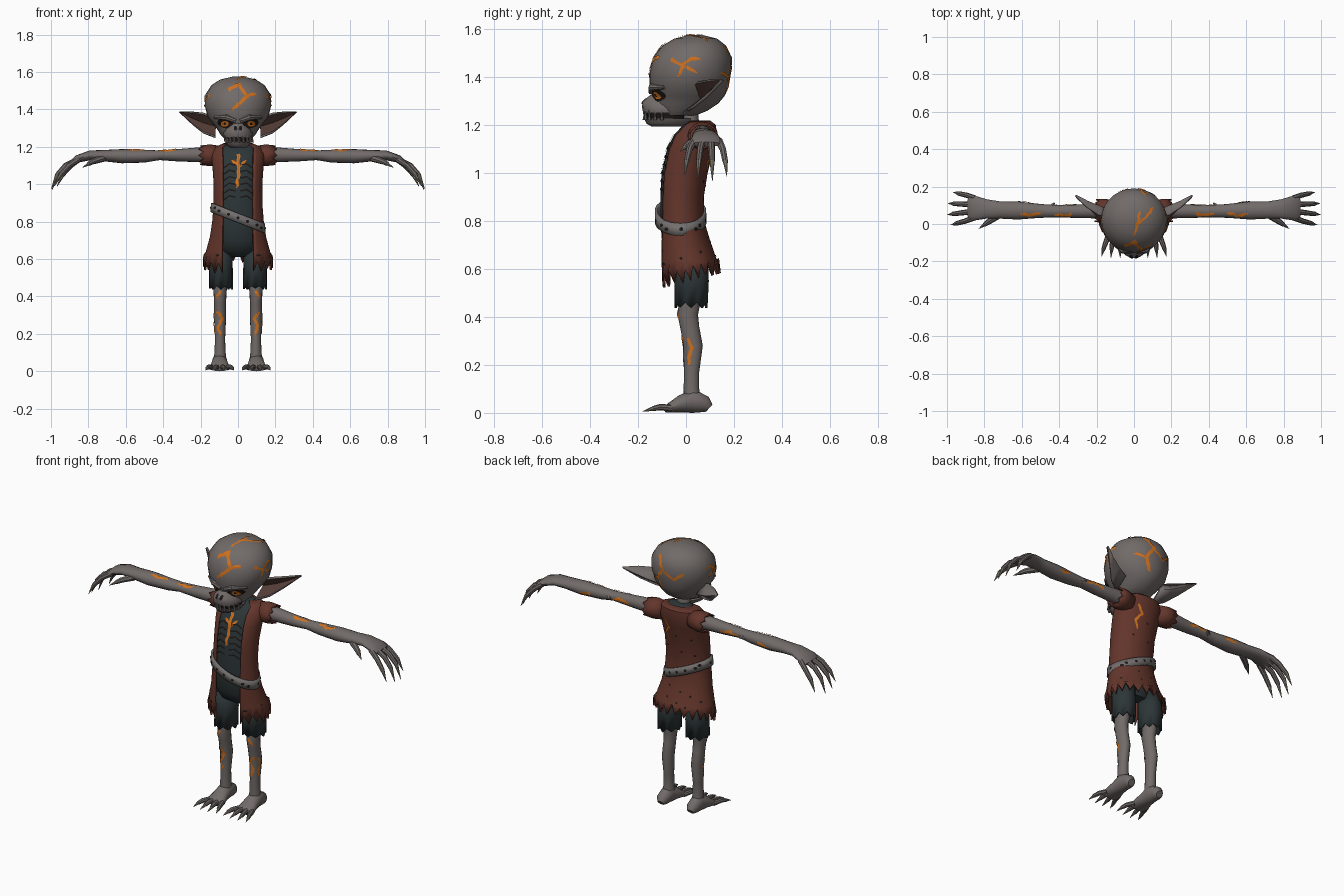
import bpy, bmesh, math, random
from mathutils import Vector
from mathutils.bvhtree import BVHTree

random.seed(4)
default_cube = bpy.data.objects.get("Cube")
if default_cube:
    bpy.data.objects.remove(default_cube, do_unlink=True)


def material(name, red, green, blue):
    mat = bpy.data.materials.new(name)
    mat.use_nodes = True
    mat.diffuse_color = (red, green, blue, 1)
    shader = next(node for node in mat.node_tree.nodes if node.type == 'BSDF_PRINCIPLED')
    shader.inputs["Base Color"].default_value = (red, green, blue, 1)
    shader.inputs["Roughness"].default_value = 0.8
    return mat


SKIN = material("ash grey skin", .165, .145, .138)
LEATHER = material("red brown leather", .125, .036, .024)
CLOTH = material("dark teal cloth", .026, .036, .038)
GLOW = material("glowing orange", .62, .16, .012)
BELT = material("grey belt", .17, .158, .155)
BONE = material("bone", .26, .23, .18)
DARK = material("near black", .012, .009, .008)
EAR = material("inner ear", .085, .045, .036)

trees, made = {}, []


def finish(bm, name, mat, thick=0):
    """Turn a bmesh into an object with outward faces."""
    middle = sum((v.co for v in bm.verts), Vector()) / len(bm.verts)
    bm.normal_update()
    if sum(f.normal.dot(f.calc_center_median() - middle) * f.calc_area() for f in bm.faces) < 0:
        bmesh.ops.reverse_faces(bm, faces=bm.faces[:])
    bm.normal_update()
    trees[name] = BVHTree.FromBMesh(bm)
    mesh = bpy.data.meshes.new(name)
    bm.to_mesh(mesh)
    bm.free()
    mesh.materials.append(mat)
    obj = bpy.data.objects.new(name, mesh)
    bpy.context.collection.objects.link(obj)
    made.append(obj)
    if thick:
        shell = obj.modifiers.new("thickness", 'SOLIDIFY')
        shell.thickness = thick
    return obj


def loft(name, rings, mat, n=16, caps=True, jag=0, warp=None, thick=0):
    """Skin elliptical rings (centre, side, depth, optional front gap angle)."""
    bm = bmesh.new()
    rows = []
    axis = (Vector(rings[0][0]) - Vector(rings[1][0])).normalized()
    for level, (centre, side, depth, *gap) in enumerate(rings):
        start = gap[0] if gap else 0
        cols = n + 1 if gap else n
        row = []
        for i in range(cols):
            t = start + (2 * math.pi - 2 * start) * i / n
            co = centre + side * math.sin(t) - depth * math.cos(t)
            if jag and level == 0:
                co += axis * jag * ((-1) ** i + random.uniform(-.4, .4))
            row.append(bm.verts.new(warp(co) if warp else co))
        rows.append(row)
    for low, high in zip(rows, rows[1:]):
        for i in range(n):
            j = (i + 1) % cols
            bm.faces.new((low[i], low[j], high[j], high[i]))
    if caps:
        bm.faces.new(rows[0][::-1])
        bm.faces.new(rows[-1])
    return finish(bm, name, mat, thick)


def stack(name, levels, mat, x=0, opening=0, grow=0, **options):
    """Level rings given as (height, front, back, half width)."""
    rings = []
    for z, front, back, half in levels:
        ring = [Vector((x, (front + back) / 2, z)), Vector((half + grow, 0, 0)),
                Vector((0, (back - front) / 2 + grow, 0))]
        if opening:
            ring.append(math.asin(min(opening / half, .8)))
        rings.append(ring)
    return loft(name, rings, mat, **options)


def tube(name, path, mat, s=1, **options):
    """Limb along a path of (x, y, z, horizontal radius, vertical radius)."""
    spots = [Vector((s * p[0], p[1], p[2])) for p in path]
    rings = []
    for k, p in enumerate(path):
        along = (spots[min(k + 1, len(path) - 1)] - spots[max(k - 1, 0)]).normalized()
        side = along.cross(Vector((0, 0, 1))).normalized()
        rings.append((spots[k], side * p[3], side.cross(along).normalized() * p[-1]))
    return loft(name, rings, mat, **options)


VIEWS = {
    "front": lambda a, b: ((a, -3, b), (0, 1, 0)),
    "back": lambda a, b: ((a, 3, b), (0, -1, 0)),
    "left": lambda a, b: ((3, a, b), (-1, 0, 0)),
    "right": lambda a, b: ((-3, a, b), (1, 0, 0)),
    "top": lambda a, b: ((a, b, 3), (0, 0, -1)),
}


def project(target, view, a, b, lift):
    origin, ray = VIEWS[view](a, b)
    hit, normal, *_ = trees[target].ray_cast(Vector(origin), Vector(ray))
    return hit + (normal if normal.dot(ray) < 0 else -normal) * lift if hit else None


def plate(name, target, view, rows, mat, lift):
    """Lay a thin grid of flat points onto a surface."""
    bm = bmesh.new()
    grid = []
    for row in rows:
        spots = [project(target, view, a, b, lift) for a, b in row]
        grid.append([bm.verts.new(p) if p else None for p in spots])
    ray = Vector(VIEWS[view](0, 0)[1])
    for one, two in zip(grid, grid[1:]):
        for i in range(len(one) - 1):
            quad = (one[i], one[i + 1], two[i + 1], two[i])
            if all(quad):
                face = bm.faces.new(quad)
                face.normal_update()
                if face.normal.dot(ray) > 0:
                    face.normal_flip()
    mesh = bpy.data.meshes.new(name)
    bm.to_mesh(mesh)
    bm.free()
    mesh.materials.append(mat)
    bpy.context.collection.objects.link(bpy.data.objects.new(name, mesh))


def crack(target, view, *points, mat=GLOW, width=.013, wobble=.004):
    """Jagged tapering ribbon through flat points."""
    rows = []
    for p, q in zip(points, points[1:]):
        p, q = Vector(p), Vector(q)
        across = Vector((p.y - q.y, q.x - p.x)).normalized()
        steps = max(2, int((q - p).length / .014))
        for k in range(steps + 1):
            last = q == Vector(points[-1]) and k == steps
            half = width * (.15 if last else random.uniform(.4, .6))
            mid = p.lerp(q, k / steps) + across * random.uniform(-wobble, wobble)
            rows.append((mid - across * half, mid, mid + across * half))
    plate("glowing_crack" if mat == GLOW else "rib_line", target, view, rows, mat, .004)


def spot(name, target, view, a, b, wide, tall, mat, lift=.003, tilt=0):
    rows = [[(a + r * wide * math.cos(t), b + r * (tall * math.sin(t) + tilt * math.cos(t)))
             for t in (math.tau * i / 14 for i in range(15))] for r in (.02, .5, 1)]
    plate(name, target, view, rows, mat, lift)


# Skull, muzzle and jaw
stack("head", [(1.24, -.11, .04, .07), (1.26, -.125, .09, .09), (1.29, -.135, .135, .108),
               (1.32, -.138, .16, .13), (1.36, -.152, .178, .162), (1.42, -.152, .188, .178),
               (1.48, -.138, .19, .174), (1.53, -.1, .168, .142), (1.56, -.05, .13, .095),
               (1.575, .01, .07, .03)], SKIN, n=28)
stack("muzzle", [(1.25, -.176, 0, .076), (1.27, -.183, 0, .08), (1.295, -.182, 0, .066),
                 (1.325, -.15, 0, .04)], SKIN, n=20)
stack("mouth_inside", [(1.215, -.158, 0, .062), (1.26, -.168, 0, .07)], DARK, n=20)
stack("lower_jaw", [(1.195, -.145, -.01, .04), (1.207, -.166, .03, .06),
                    (1.228, -.174, .04, .069)], SKIN, n=20)
for i in range(9):
    t = math.radians(-80 + 20 * i)
    x, y = .072 * math.sin(t), -.085 - .088 * math.cos(t)
    for name, root, tip in (("upper_tooth", 1.262, 1.226), ("lower_tooth", 1.222, 1.25)):
        shift = .007 if tip > root else 0
        stack(name, [(root, y - .008, y + .008, .008), (tip, y - .002, y + .002, .002)],
              SKIN, x=x + shift, n=6)
stack("neck", [(1.13, -.02, .08, .055), (1.19, -.015, .055, .04), (1.28, -.02, .05, .036)], SKIN)

# Torso, open coat and tilted belt
COAT = [(.58, -.115, .142, .188), (.64, -.118, .128, .172), (.72, -.12, .1, .15),
        (.80, -.12, .076, .138), (.90, -.12, .074, .13), (1.0, -.115, .09, .13),
        (1.1, -.092, .115, .137), (1.16, -.062, .128, .142), (1.2, -.025, .125, .122),
        (1.22, 0, .1, .075)]
PELVIS = [(.61, -.03, .07, .07), (.64, -.08, .08, .115), (.70, -.112, .09, .14)]
stack("torso", PELVIS + COAT[3:], CLOTH, grow=-.013, n=28)
stack("coat", COAT, LEATHER, opening=.084, n=38, caps=False, jag=.026, thick=.012,
      warp=lambda co: co + Vector((0, 0, .25 * co.y if co.z < .63 else 0)))
stack("belt", [(.79, -.13, .086, .148), (.84, -.13, .084, .144)], BELT, n=32, caps=False,
      thick=.012, warp=lambda co: co - Vector((0, 0, .38 * co.x - .005)))

for a in (-.1, -.05, 0, .05, .1):
    for view in ("front", "back"):
        spot("belt_stud", "belt", view, a, .82 - .38 * a, .008, .008, DARK)
for a in (-.08, -.02, .04):
    spot("belt_stud", "belt", "left", a, .766, .008, .008, DARK)
    spot("belt_stud", "belt", "right", a, .874, .008, .008, DARK)
for a in (-.09, -.02, .06):
    for b in (.66, .72, .95, 1.05):
        spot("coat_stud", "coat", "back", a + random.uniform(-.02, .02), b + a / 4, .006, .006, DARK)
    for view in ("left", "right"):
        spot("coat_stud", "coat", view, a, .65 + a / 3, .006, .006, DARK)

# Rib lines on the chest
for k in range(6):
    for s in (-1, 1):
        z = 1.1 - .034 * k
        crack("torso", "front", (s * .012, z), (s * .045, z + .008), (s * .08, z - .018),
              mat=DARK, width=.008, wobble=0)

for s, side in ((1, "left"), (-1, "right")):
    # Eyes, brows and nostrils
    spot(side + "_eye_socket", "head", "front", s * .066, 1.326, .042, .026, DARK, .004, s * .008)
    spot(side + "_eye", "head", "front", s * .068, 1.325, .02, .016, GLOW, .007)
    spot(side + "_pupil", "head", "front", s * .066, 1.326, .006, .008, DARK, .009)
    spot(side + "_nostril", "muzzle", "front", s * .013, 1.298, .008, .012, DARK, .004)
    tube(side + "_brow", [(.012, -.145, 1.338, .012), (.06, -.142, 1.357, .016),
                          (.125, -.09, 1.358, .008)], SKIN, s, n=8)

    # Cupped ear: lower edge, hollow middle and upper edge
    edges = [[(.12, -.01, 1.25), (.185, .03, 1.275), (.24, .085, 1.318), (.312, .15, 1.385)],
             [(.12, .07, 1.31), (.19, .095, 1.33), (.25, .12, 1.355), (.312, .152, 1.386)],
             [(.14, .035, 1.365), (.19, .05, 1.38), (.25, .09, 1.386), (.312, .15, 1.387)]]
    for name, mat, shift, shrink in (("_ear", SKIN, 0, 0), ("_inner_ear", EAR, -.009, .14)):
        bm = bmesh.new()
        grid = []
        for row in edges:
            line = []
            for p, m in zip(row, edges[1]):
                co = Vector(p).lerp(Vector(m), shrink)
                line.append(bm.verts.new((s * co.x, co.y + shift, co.z)))
            grid.append(line)
        for low, high in zip(grid, grid[1:]):
            for i in range(3):
                bm.faces.new((low[i], low[i + 1], high[i + 1], high[i]))
        ear = finish(bm, side + name, mat, 0 if shift else .01)
        if not shift:
            ear.modifiers["thickness"].offset = 0

    # Arm, elbow spur, sleeve and hand
    tube(side + "_arm", [(.1, .07, 1.15, .045, .045), (.2, .07, 1.158, .04, .04),
                         (.32, .068, 1.155, .035, .033), (.42, .068, 1.155, .033, .026),
                         (.5, .07, 1.15, .037, .034), (.62, .072, 1.15, .048, .038),
                         (.72, .075, 1.153, .046, .03), (.79, .08, 1.155, .052, .026),
                         (.86, .085, 1.135, .068, .02), (.885, .085, 1.12, .06, .012)], SKIN, s)
    tube(side + "_elbow_spur", [(.45, .08, 1.15, .025), (.425, .113, 1.15, .004)], SKIN, s, n=6)
    tube(side + "_sleeve", [(.195, .072, 1.155, .062, .052), (.15, .07, 1.155, .064, .058),
                            (.09, .068, 1.155, .05, .05)], LEATHER, s, caps=False, jag=.01, thick=.008)
    for k, (reach, spread, drop) in enumerate([(.98, -.005, 1), (.998, .05, .983),
                                               (.995, .11, .975), (.968, .17, .995)]):
        root = .035 + .034 * k
        bend = (root + spread) / 2
        tube(side + "_finger", [(.85, root, 1.135, .016), (reach - .075, bend, 1.1, .014),
                                (reach - .03, spread * .8 + root * .2, 1.05, .012)], SKIN, s, n=8)
        tube(side + "_finger_claw", [(reach - .032, spread * .8 + root * .2, 1.053, .0115),
                                     (reach, spread, drop - .008, .001)], BONE, s, n=8)
    tube(side + "_thumb", [(.72, .05, 1.14, .02), (.78, .01, 1.12, .015),
                           (.8, -.005, 1.108, .011)], SKIN, s, n=8)
    tube(side + "_thumb_claw", [(.797, -.002, 1.11, .0105), (.83, -.025, 1.09, .001)], BONE, s, n=8)

    # Shorts, leg, foot and toes
    stack(side + "_shorts_leg", [(.45, -.047, .09, .064), (.55, -.048, .095, .064),
                                 (.66, -.05, .09, .06)], CLOTH, x=s * .092, jag=.01,
          caps=False, thick=.01)
    stack(side + "_leg", [(.04, -.01, .065, .036), (.1, -.01, .055, .03), (.17, -.008, .055, .027),
                          (.28, -.01, .07, .032), (.36, -.025, .055, .032), (.41, -.035, .05, .034),
                          (.46, -.03, .06, .038), (.6, -.03, .07, .045)], SKIN, x=s * .096)
    sole = [(.097, .02, .02), (.08, .036, .035), (.03, .04, .05), (-.02, .045, .037),
            (-.07, .055, .02), (-.09, .045, .011)]
    tube(side + "_foot", [(.098, y, tall, wide, tall) for y, wide, tall in sole], SKIN, s)
    for k in range(4):
        fan = k - 1.5
        tube(side + "_toe", [(.098 + fan * .026, -.06, .02, .015), (.098 + fan * .038, -.11, .024, .013),
                             (.098 + fan * .045, -.14, .017, .01)], SKIN, s, n=8)
        tube(side + "_toe_claw", [(.098 + fan * .0445, -.137, .018, .0095),
                                  (.098 + fan * .05, -.185 + abs(fan) * .008, .006, .001)], BONE, s, n=8)

    # Cracks on limbs and the sides of the skull
    crack(side + "_leg", "front", (s * .095, .43), (s * .115, .39))
    crack(side + "_leg", "front", (s * .11, .32), (s * .085, .28), (s * .105, .24), (s * .095, .19))
    crack(side + "_leg", side, (.005, .31), (.025, .27), (.01, .2))
    crack(side + "_arm", "top", (s * .33, .055), (s * .38, .048), (s * .43, .055))
    crack(side + "_arm", "top", (s * .5, .06), (s * .56, .045), (s * .61, .055))
    crack(side + "_arm", "back", (s * .3, 1.15), (s * .36, 1.16), (s * .42, 1.15))
    crack(side + "_arm", "back", (s * .55, 1.15), (s * .62, 1.14))
    crack("head", side, (-.06, 1.475), (-.01, 1.45), (.02, 1.472), (.06, 1.475))
    crack("head", side, (-.01, 1.45), (-.035, 1.4))
    crack("head", side, (0, 1.447), (.045, 1.415))

# Cracks on skull, chest and back
crack("head", "front", (-.05, 1.5), (0, 1.535), (.048, 1.47), (.095, 1.485), width=.017)
crack("head", "front", (.048, 1.47), (.005, 1.43), (-.03, 1.395), width=.017)
crack("head", "top", (0, -.06), (.02, 0), (.07, .04), (.1, .09))
crack("head", "top", (.02, 0), (.03, .07))
crack("head", "back", (.06, 1.53), (.02, 1.46), (.06, 1.4), (.03, 1.33), width=.017)
crack("head", "back", (.02, 1.46), (-.05, 1.42), (-.1, 1.46), width=.015)
crack("head", "back", (.06, 1.4), (.12, 1.42))
crack("torso", "front", (0, 1.16), (.004, 1.08), (-.004, .98), width=.016)
crack("torso", "front", (.002, 1.1), (-.035, 1.125))
crack("torso", "front", (.002, 1.09), (.04, 1.13))
crack("coat", "back", (.06, 1.14), (.035, 1.09), (.065, 1.05), (.05, 1.0))

# Smooth shading with sharp edges kept
bpy.ops.object.select_all(action='DESELECT')
for obj in made:
    obj.select_set(True)
bpy.context.view_layer.objects.active = made[0]
bpy.ops.object.shade_smooth_by_angle(angle=math.radians(40))
